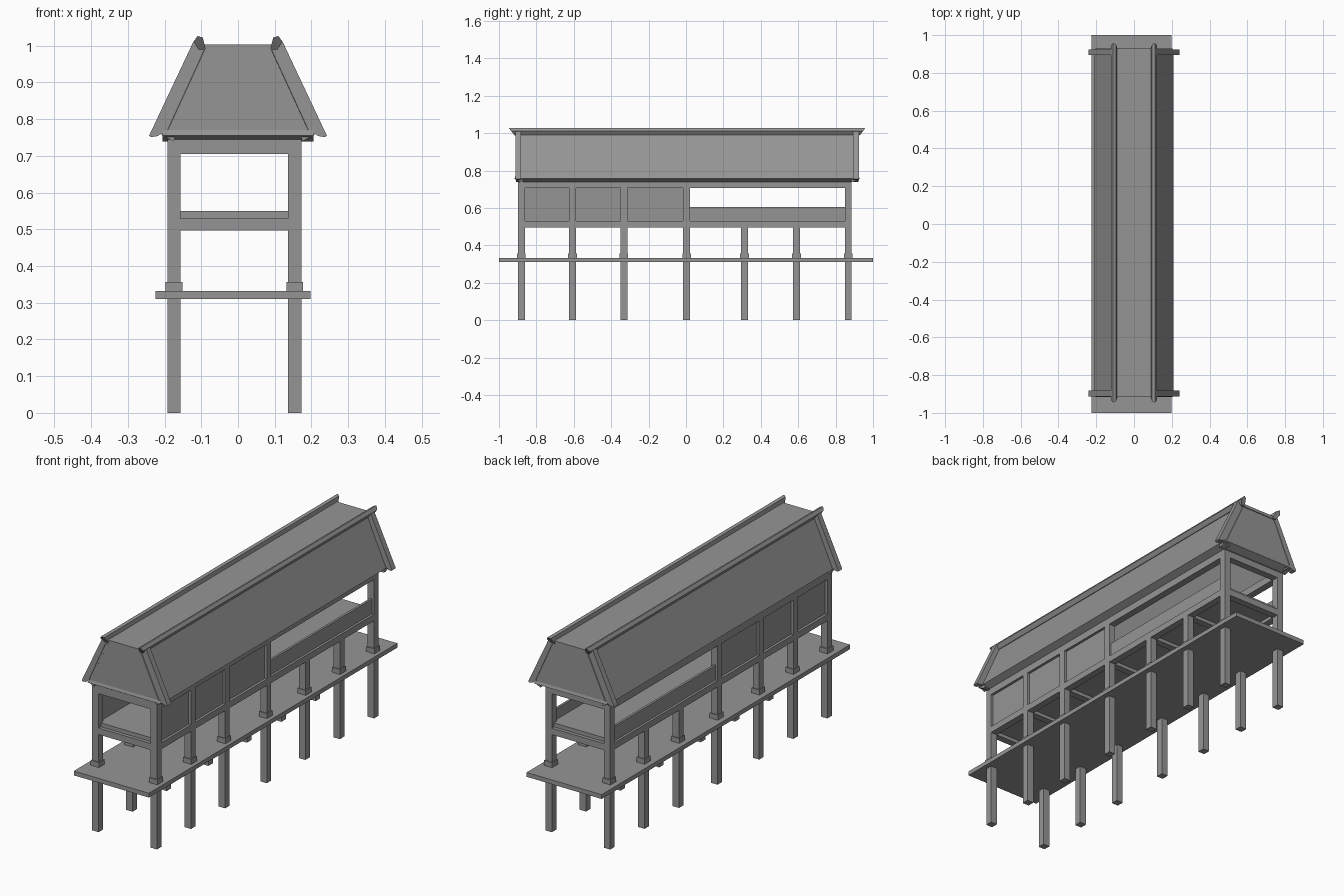
import bpy, bmesh
from mathutils import Vector

if "Cube" in bpy.data.objects:
    bpy.data.objects.remove(bpy.data.objects["Cube"])

grey = bpy.data.materials.new("stone_grey")
grey.diffuse_color = (0.3, 0.3, 0.3, 1)
grey.use_nodes = True
grey.node_tree.nodes["Principled BSDF"].inputs["Base Color"].default_value = grey.diffuse_color


def finish(name, bm):
    bmesh.ops.recalc_face_normals(bm, faces=bm.faces)
    me = bpy.data.meshes.new(name)
    bm.to_mesh(me)
    bm.free()
    me.materials.append(grey)
    ob = bpy.data.objects.new(name, me)
    bpy.context.collection.objects.link(ob)
    return ob


def box(name, x0, x1, y0, y1, z0, z1):
    bm = bmesh.new()
    bmesh.ops.create_cube(bm, size=1)
    c = Vector((x0 + x1, y0 + y1, z0 + z1)) / 2
    for v in bm.verts:
        v.co = Vector((v.co.x * (x1 - x0), v.co.y * (y1 - y0), v.co.z * (z1 - z0))) + c
    return finish(name, bm)


def loft(name, ring_a, ring_b):
    """Closed solid between two matching outlines."""
    bm = bmesh.new()
    a = [bm.verts.new(p) for p in ring_a]
    b = [bm.verts.new(p) for p in ring_b]
    bm.faces.new(a)
    bm.faces.new(b)
    n = len(a)
    for i in range(n):
        j = (i + 1) % n
        bm.faces.new((a[i], a[j], b[j], b[i]))
    return finish(name, bm)


XC, YC = -0.01, 0.006          # frame centre in x, roof centre in y
XP, H = 0.1645, 0.018          # post offset and half width
POSTS = [-0.88, -0.607, -0.332, 0.003, 0.313, 0.591, 0.867]
Y0, Y1 = POSTS[0], POSTS[-1]

# walkway platform
box("platform", -0.225, 0.198, -1, 1, 0.31, 0.332)

# posts, collars, long beams and wall panels on both sides
for s, side in ((-1, "left"), (1, "right")):
    x = XC + s * XP
    for i, y in enumerate(POSTS):
        top = 0.5 if i in (4, 5) else 0.742
        box(f"{side}_post_{i}", x - H, x + H, y - H, y + H, 0, top)
        box(f"{side}_collar_{i}", x - 0.023, x + 0.023, y - 0.023, y + 0.023, 0.33, 0.357)
    box(f"{side}_floor_beam", x - H, x + H, Y0 - H, Y1 + H, 0.497, 0.53)
    box(f"{side}_top_beam", x - H, x + H, Y0 - H, Y1 + H, 0.707, 0.745)
    for i in range(3):
        box(f"{side}_panel_{i}", x - 0.005, x + 0.005,
            POSTS[i] + H, POSTS[i + 1] - H, 0.53, 0.707)
    box(f"{side}_half_wall", x - 0.006, x + 0.006, POSTS[3] + H, Y1 - H, 0.53, 0.605)

# floor and the cross beams that carry it
box("floor", XC - XP, XC + XP, Y0, Y1, 0.515, 0.55)
for i, y in enumerate(POSTS):
    box(f"cross_beam_{i}", XC - XP, XC + XP, y - H, y + H, 0.497, 0.53)
for y, end in ((Y0, "front"), (Y1, "back")):
    box(f"{end}_top_beam", XC - XP, XC + XP, y - H, y + H, 0.705, 0.745)

# hollow roof: two sloped slabs and a flat top
SLOPE = [(0.1, 1.0), (0.209, 0.757), (0.176, 0.740), (0.067, 0.985)]
RIDGE = [(0.088, 0.99, 0.925), (0.096, 1.022, 0.945), (0.11, 1.027, 0.952),
         (0.121, 1.011, 0.94), (0.108, 0.99, 0.925)]
TRIM = [(0.10, 0.997), (0.205, 0.762), (0.22, 0.754), (0.236, 0.751),
        (0.242, 0.755), (0.238, 0.764), (0.122, 1.01)]
box("roof_top", -0.1, 0.1, YC - 0.922, YC + 0.922, 0.988, 1.003)
for s, side in ((-1, "left"), (1, "right")):
    loft(f"{side}_roof_slope",
         [(s * x, YC - 0.915, z) for x, z in SLOPE],
         [(s * x, YC + 0.915, z) for x, z in SLOPE])
    # flared ridge cap
    loft(f"{side}_ridge_cap",
         [(s * x, YC - y, z) for x, z, y in RIDGE],
         [(s * x, YC + y, z) for x, z, y in RIDGE])
    # upturned edge trim lying over the slope at each end
    for e, end in ((-1, "front"), (1, "back")):
        loft(f"{end}_{side}_edge_trim",
             [(s * x, YC + e * 0.888, z) for x, z in TRIM],
             [(s * x, YC + e * 0.918, z) for x, z in TRIM])

# gable walls with chamfered edges and an eave sill
for e, end in ((-1, "front"), (1, "back")):
    outer = [(-0.205, 0.76), (0.205, 0.76), (0.098, 0.998), (-0.098, 0.998)]
    inner = [(-0.192, 0.768), (0.192, 0.768), (0.09, 0.99), (-0.09, 0.99)]
    loft(f"{end}_gable",
         [(x, YC + e * 0.893, z) for x, z in outer],
         [(x, YC + e * 0.918, z) for x, z in inner])
    sill = [(0.885, 0.77), (0.918, 0.77), (0.923, 0.756), (0.89, 0.739), (0.875, 0.739)]
    loft(f"{end}_eave_sill",
         [(-0.205, YC + e * y, z) for y, z in sill],
         [(0.205, YC + e * y, z) for y, z in sill])
